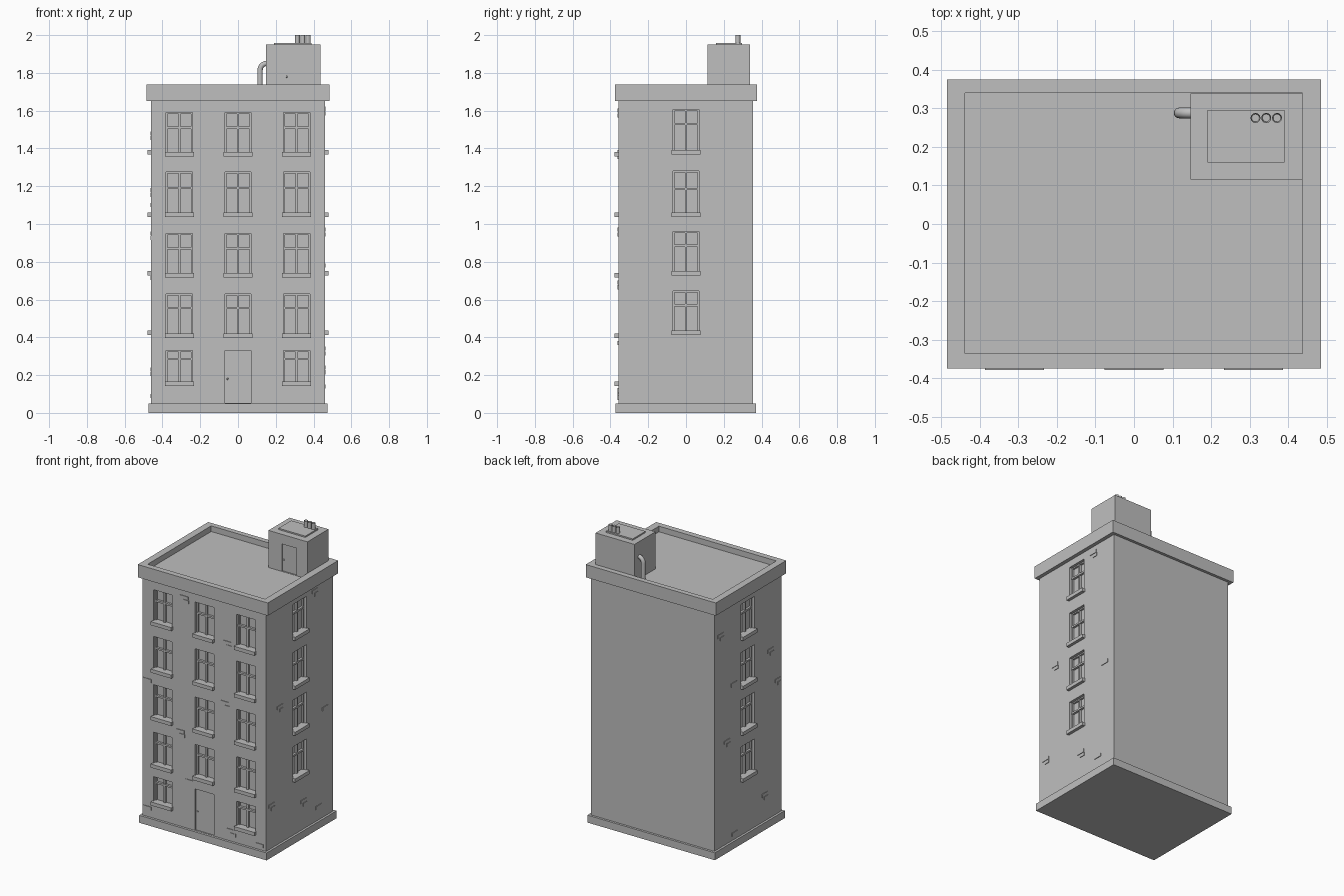
import bpy, bmesh, math
from mathutils import Matrix, Vector

if "Cube" in bpy.data.objects:
    bpy.data.objects.remove(bpy.data.objects["Cube"])

# Single stone colour
grey = bpy.data.materials.new("plain_grey")
grey.use_nodes = True
grey.diffuse_color = (0.52, 0.52, 0.52, 1)
bsdf = grey.node_tree.nodes["Principled BSDF"]
bsdf.inputs["Base Color"].default_value = grey.diffuse_color
bsdf.inputs["Roughness"].default_value = 0.8


def add_box(bm, x0, x1, y0, y1, z0, z1, frame=Matrix()):
    size = Matrix.Diagonal((x1 - x0, y1 - y0, z1 - z0, 1))
    mid = Matrix.Translation(((x0 + x1) / 2, (y0 + y1) / 2, (z0 + z1) / 2))
    bmesh.ops.create_cube(bm, size=1, matrix=frame @ mid @ size)


def finish(name, bm):
    mesh = bpy.data.meshes.new(name)
    bm.to_mesh(mesh)
    bm.free()
    mesh.materials.append(grey)
    obj = bpy.data.objects.new(name, mesh)
    bpy.context.collection.objects.link(obj)
    return obj


def box(name, *bounds):
    bm = bmesh.new()
    add_box(bm, *bounds)
    return finish(name, bm)


def cut(target, cutter):
    mod = target.modifiers.new("openings", "BOOLEAN")
    mod.operation = "DIFFERENCE"
    mod.solver = "EXACT"
    mod.object = cutter
    bpy.context.view_layer.update()
    bpy.context.view_layer.objects.active = target
    bpy.ops.object.modifier_apply(modifier=mod.name)
    bpy.data.objects.remove(cutter)


# Wall frames: local x runs along the wall, local -y points outward
front = Matrix.Translation((0, -0.358, 0))
right_wall = Matrix.Translation((0.46, 0, 0)) @ Matrix.Rotation(math.pi / 2, 4, "Z")
left_wall = Matrix.Translation((-0.46, 0, 0)) @ Matrix.Rotation(-math.pi / 2, 4, "Z")

# Window list: wall, centre, bottom, top, transom height
front_rows = [(1.36, 1.59, 1.51), (1.04, 1.275, 1.19), (0.72, 0.95, 0.87),
              (0.40, 0.63, 0.555), (0.145, 0.33, 0.285)]
side_rows = [(1.37, 1.605, 1.53), (1.04, 1.28, 1.185), (0.73, 0.96, 0.885), (0.415, 0.645, 0.57)]
windows = [(front, x, *row) for row in front_rows for x in (-0.31, 0, 0.31)
           if not (x == 0 and row[0] < 0.2)]
windows += [(wall, 0, *row) for wall in (right_wall, left_wall) for row in side_rows]

# Walls with recessed openings
walls = box("building_walls", -0.46, 0.46, -0.358, 0.356, 0.02, 1.67)
holes, frames, sills = bmesh.new(), bmesh.new(), bmesh.new()
depth = 0.03
for wall, c, z0, z1, bar in windows:
    w, t = 0.07, 0.008
    add_box(holes, c - w, c + w, -0.05, depth, z0, z1, wall)
    add_box(sills, c - w - 0.006, c + w + 0.006, -0.02, depth, z0 - 0.003, z0 + 0.021, wall)
    back = depth + 0.005
    add_box(frames, c - w, c - w + t, 0.018, back, z0, z1, wall)
    add_box(frames, c + w - t, c + w, 0.018, back, z0, z1, wall)
    add_box(frames, c - w, c + w, 0.018, back, z1 - t, z1, wall)
    add_box(frames, c - w, c + w, 0.015, back, bar - 0.006, bar + 0.006, wall)
    add_box(frames, c - 0.006, c + 0.006, 0.017, back, z0, z1, wall)
add_box(holes, -0.07, 0.07, -0.05, 0.008, 0.052, 0.33, front)
cut(walls, finish("opening_cutter", holes))
finish("window_frames", frames)
finish("window_sills", sills)
box("base_plinth", -0.475, 0.475, -0.374, 0.371, 0, 0.05)

# Cornice with sunken roof
cornice = box("roof_parapet", -0.485, 0.485, -0.375, 0.375, 1.652, 1.738)
cut(cornice, box("roof_cutter", -0.438, 0.437, -0.336, 0.34, 1.70, 1.80))

# Raised bricks as stepped pairs: wall, position, height
bricks = bmesh.new()
spots = {
    "front": (front, [(-0.15, 1.6), (0.17, 1.38), (-0.425, 0.97), (0.155, 0.97),
                      (-0.18, 0.69), (-0.11, 0.37), (0.2, 0.12), (-0.425, 0.11), (0.41, 0.08)]),
    "right": (right_wall, [(0.16, 1.61), (-0.21, 0.97), (0.27, 0.78), (-0.3, 0.34),
                           (0.04, 0.24), (0.2, 0.14)]),
    "left": (left_wall, [(-0.29, 1.48), (0.24, 1.18), (-0.15, 1.1), (-0.22, 0.74),
                         (0.18, 0.23), (-0.14, 0.09), (0.32, 0.95)]),
}
for wall, places in spots.values():
    for i, (c, z) in enumerate(places):
        add_box(bricks, c - 0.03, c + 0.03, -0.004, 0.01, z - 0.011, z + 0.011, wall)
        if i % 3 < 2 and abs(c) < 0.4:
            add_box(bricks, c - 0.004, c + 0.034, -0.004, 0.01, z - 0.036, z - 0.014, wall)
finish("raised_bricks", bricks)

# Rooftop hut with door and cover plate
hut = box("roof_hut", 0.147, 0.437, 0.115, 0.339, 1.69, 1.95)
cut(hut, box("hut_door_cutter", 0.246, 0.356, 0.08, 0.122, 1.702, 1.885))
box("hut_cover", 0.19, 0.39, 0.16, 0.296, 1.945, 1.959)


def knob(name, x, y, z):
    bm = bmesh.new()
    bmesh.ops.create_icosphere(bm, subdivisions=1, radius=0.006, matrix=Matrix.Translation((x, y, z)))
    finish(name, bm)


knob("front_door_knob", -0.055, -0.352, 0.18)
knob("hut_door_knob", 0.258, 0.12, 1.78)

# Chimney pipes with hollow tops
for i in range(3):
    bm = bmesh.new()
    bmesh.ops.create_cone(bm, cap_ends=True, segments=12, radius1=0.013, radius2=0.013, depth=0.05,
                          matrix=Matrix.Translation((0.315 + 0.028 * i, 0.275, 1.975)))
    bm.normal_update()
    top = [f for f in bm.faces if f.normal.z > 0.9]
    bmesh.ops.inset_region(bm, faces=top, thickness=0.003)
    bmesh.ops.translate(bm, verts=top[0].verts, vec=(0, 0, -0.025))
    finish(f"chimney_pipe_{i + 1}", bm)

# Bent vent pipe on the hut's side, swept as rings
path = [Vector((0.117, 0.288, 1.69))]
path += [Vector((0.152 - 0.035 * math.cos(a), 0.288, 1.815 + 0.035 * math.sin(a)))
         for a in (math.pi / 2 * k / 6 for k in range(7))]
bm = bmesh.new()
rings = []
for k, p in enumerate(path):
    bend = max(0, k - 1) / 6 * math.pi / 2
    out = Vector((-math.cos(bend), 0, math.sin(bend)))
    rings.append([bm.verts.new(p + 0.014 * (out * math.cos(t) + Vector((0, 1, 0)) * math.sin(t)))
                  for t in (math.tau * j / 12 for j in range(12))])
for a, b in zip(rings, rings[1:]):
    for j in range(12):
        bm.faces.new((a[j], a[j - 1], b[j - 1], b[j]))
bmesh.ops.recalc_face_normals(bm, faces=bm.faces)
pipe = finish("vent_pipe", bm)
for poly in pipe.data.polygons:
    poly.use_smooth = True
